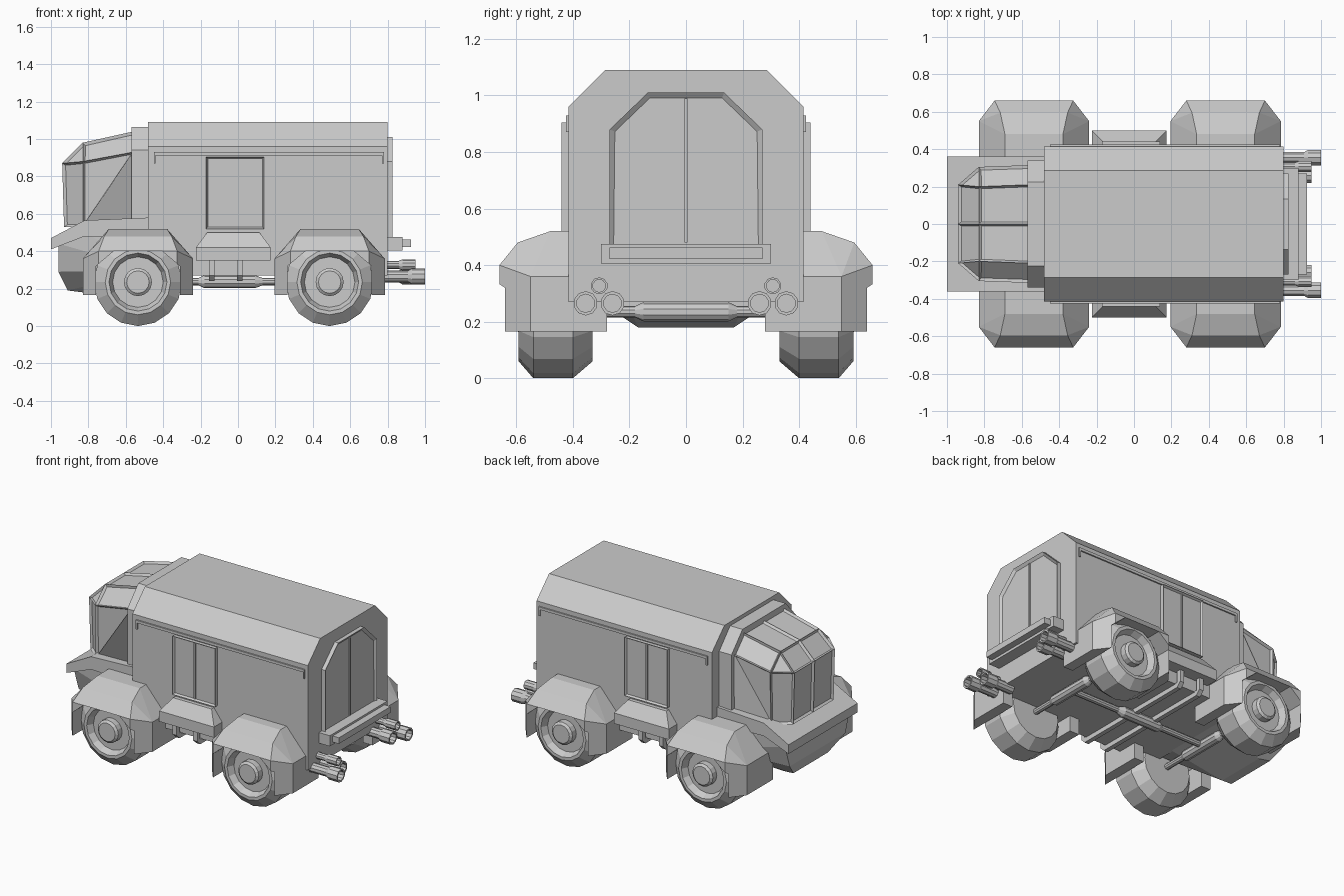
import bpy, bmesh, math
from mathutils import Vector

if "Cube" in bpy.data.objects:
    bpy.data.objects.remove(bpy.data.objects["Cube"])


def finish(name, bm):
    me = bpy.data.meshes.new(name)
    bm.to_mesh(me)
    bm.free()
    ob = bpy.data.objects.new(name, me)
    bpy.context.collection.objects.link(ob)
    return ob


def place(axis, u, v, t):
    # x: (y,z) profile, y: (x,z) profile
    return (t, u, v) if axis == 'x' else (u, t, v)


def prism(name, pts, axis, a, b, inset=0, depth=0.014):
    bm = bmesh.new()
    A = [bm.verts.new(place(axis, u, v, a)) for u, v in pts]
    B = [bm.verts.new(place(axis, u, v, b)) for u, v in pts]
    n = len(pts)
    bm.faces.new(A)
    cap = bm.faces.new(B)
    for i in range(n):
        bm.faces.new((A[i], A[(i + 1) % n], B[(i + 1) % n], B[i]))
    bmesh.ops.recalc_face_normals(bm, faces=bm.faces)
    if inset:
        bmesh.ops.inset_individual(bm, faces=[cap], thickness=inset, depth=-depth)
    return finish(name, bm)


def box(name, x0, x1, y0, y1, z0, z1):
    return prism(name, [(x0, z0), (x1, z0), (x1, z1), (x0, z1)], 'y', y0, y1)


def hull(name, pts):
    bm = bmesh.new()
    for p in pts:
        bm.verts.new(p)
    bmesh.ops.convex_hull(bm, input=bm.verts)
    bmesh.ops.dissolve_limit(bm, angle_limit=0.02, verts=bm.verts, edges=bm.edges)
    bmesh.ops.recalc_face_normals(bm, faces=bm.faces)
    return finish(name, bm)


def revolve(name, prof, axis, cu, cv, n, s=1):
    # prof: (radius, position along axis)
    bm = bmesh.new()
    rings = []
    for r, t in prof:
        ang = [2 * math.pi * k / n - math.pi / 2 for k in range(n)]
        rings.append([bm.verts.new(place(axis, cu + r * math.cos(a), cv + r * math.sin(a), t * s)) for a in ang])
    for P, Q in zip(rings, rings[1:]):
        for k in range(n):
            bm.faces.new((P[k], P[(k + 1) % n], Q[(k + 1) % n], Q[k]))
    bmesh.ops.remove_doubles(bm, verts=bm.verts, dist=1e-5)
    bmesh.ops.recalc_face_normals(bm, faces=bm.faces)
    return finish(name, bm)


def sym(half):
    return half + [(-y, z) for y, z in reversed(half)]


# Cargo body and the collar joining it to the cab
prism("cargo_body", sym([(0.415, 0.27), (0.415, 0.96), (0.285, 1.09)]), 'x', -0.48, 0.80)
prism("cab_collar", sym([(0.34, 0.50), (0.34, 0.94), (0.225, 1.065)]), 'x', -0.57, -0.47)

# Glazed cab with recessed panes
bm = bmesh.new()
low = [(-.56, .31, .53), (-.83, .30, .53), (-.93, .21, .53), (-.93, 0, .53)]
belt = [(-.56, .315, .93), (-.83, .305, .88), (-.94, .21, .87), (-.94, 0, .87)]
roof = [(-.56, .21, 1.04), (-.83, .20, .98), (-.83, 0, .98), (-.56, 0, 1.04)]
panes = []
for s in (1, -1):
    L, M, R = ([bm.verts.new((x, y * s, z)) for x, y, z in row] for row in (low, belt, roof))
    for i in range(3):
        panes.append(bm.faces.new((L[i], L[i + 1], M[i + 1], M[i])))
    for f in ((M[0], M[1], R[1], R[0]), (M[1], M[2], R[1]), (M[2], M[3], R[2], R[1]), R):
        panes.append(bm.faces.new(f))
bmesh.ops.remove_doubles(bm, verts=bm.verts, dist=1e-5)
bmesh.ops.holes_fill(bm, edges=[e for e in bm.edges if e.is_boundary])
bmesh.ops.recalc_face_normals(bm, faces=bm.faces)
bmesh.ops.inset_individual(bm, faces=[f for f in panes if f.is_valid], thickness=0.016, depth=-0.014)
finish("cab", bm)

# Front hood lip and tapered chin
prism("hood", [(-1, .41), (-1, .47), (-.82, .565), (-.47, .58), (-.47, .47), (-.82, .48)], 'y', -0.36, 0.36)
chin = [(-.96, .34, .44), (-.96, .29, .29), (-.91, .18, .19), (-.83, .17, .18),
        (-.47, .21, .27), (-.47, .35, .30), (-.47, .35, .50), (-.82, .35, .50)]
hull("chin", [(x, y * s, z) for x, y, z in chin for s in (1, -1)])

# Rear doors, bumper and step
prism("rear_door_frame", sym([(.27, .46), (.27, .88), (.135, 1.01)]), 'x', 0.79, 0.827, 0.02)
box("rear_door_split", 0.80, 0.82, -0.006, 0.006, 0.48, 0.99)
prism("rear_bumper", sym([(.30, .405), (.30, .475)]), 'x', 0.79, 0.88)
prism("rear_step", sym([(.27, .422), (.27, .462)]), 'x', 0.87, 0.925)

for s, side in ((1, "left"), (-1, "right")):
    # Side door, eave trim, step box
    prism(side + "_side_door", [(-.17, .52), (.14, .52), (.14, .905), (-.17, .905)], 'y', s * .40, s * .44, 0.012)
    box(side + "_side_door_split", -.02, -.01, s * .41, s * .434, .53, .895)
    prism(side + "_eave_trim", [(-.45, .87), (-.45, .93), (.78, .93), (.78, .87), (.77, .87),
                                (.77, .912), (-.44, .912), (-.44, .87)], 'y', s * .41, s * .424)
    step = []
    for x0, x1, y, z in ((-.225, .175, .50, .35), (-.225, .175, .50, .42), (-.165, .115, .44, .50)):
        step += [(x, s * yy, z) for x in (x0, x1) for yy in (.40, y)]
    hull(side + "_step", step)

    # Wheels and arched fenders
    for cx, end in ((-.535, "front"), (.49, "rear")):
        revolve(f"{side}_{end}_wheel",
                [(0, .33), (.175, .33), (.235, .40), (.235, .54), (.175, .592), (.155, .592), (.135, .55),
                 (.075, .55), (.075, .59), (.06, .602), (0, .602)], 'y', cx, .235, 16, s)
        shape = [(.295, .28, .165), (.295, .55, .165), (.21, .66, .165), (.295, .28, .36), (.295, .55, .36),
                 (.21, .66, .40), (.18, .595, .48), (.155, .48, .52), (.155, .28, .52)]
        fender = hull(f"{side}_{end}_fender", [(cx + k * x, y * s, z) for x, y, z in shape for k in (1, -1)])
        arch = [(-.225, .1), (-.225, .32), (-.13, .40), (.13, .40), (.225, .32), (.225, .1)]
        cutter = prism("arch_cutter", [(cx + x, z) for x, z in arch], 'y', s * .2, s * .8)
        cutter.hide_render = True
        mod = fender.modifiers.new("arch", 'BOOLEAN')
        mod.operation, mod.object, mod.solver = 'DIFFERENCE', cutter, 'EXACT'
        bpy.context.view_layer.objects.active = fender
        bpy.ops.object.modifier_apply(modifier="arch")
        bpy.data.objects.remove(cutter)

    # Exhaust cluster: thin pipe with a wider hollow tip
    for i, (y, z, r, x) in enumerate(((.355, .265, .043, 1.0), (.26, .265, .043, .95), (.307, .327, .03, .95))):
        revolve(f"{side}_exhaust_{i}",
                [(0, .74), (r * .72, .74), (r * .72, x - .09), (r, x - .07), (r, x), (r * .75, x),
                 (r * .75, x - .05), (0, x - .05)], 'x', y * s, z, 10)

# Axles, drive shaft and step brackets under the floor
for cx, end in ((-.535, "front"), (.49, "rear")):
    revolve(end + "_axle", [(0, -.35), (.02, -.35), (.02, -.18), (.034, -.15), (.034, .15), (.02, .18),
                            (.02, .35), (0, .35)], 'y', cx, .235, 10)
revolve("drive_shaft", [(0, -.54), (.02, -.54), (.02, -.21), (.035, -.18), (.035, .09), (.02, .13),
                        (.02, .49), (0, .49)], 'x', 0, .237, 10)
for i, x in enumerate((-.14, .01)):
    prism(f"step_bracket_{i}", sym([(.43, .24), (.46, .27), (.46, .36), (.43, .36), (.43, .275)]),
          'x', x - .015, x + .015)
